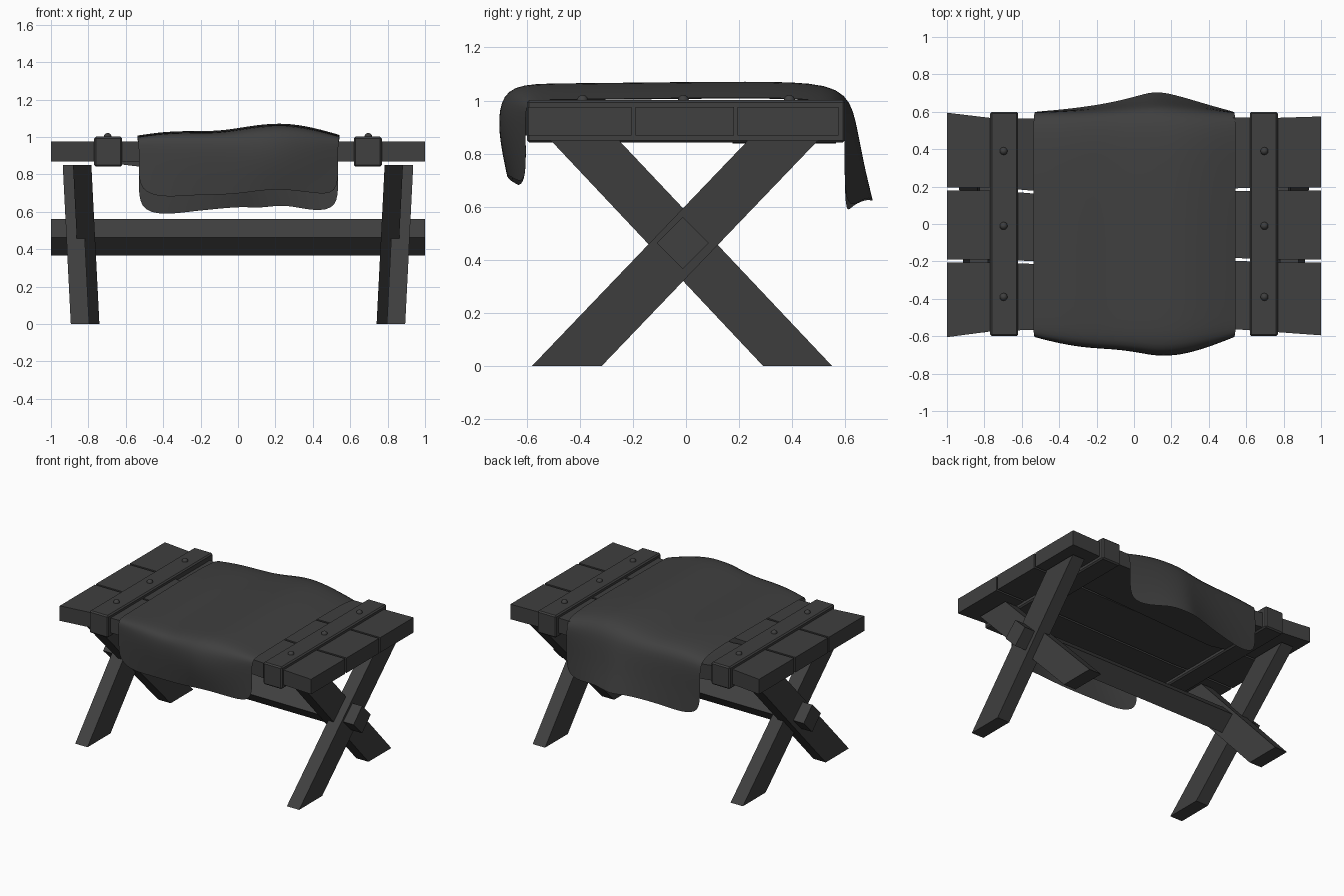
import bpy, bmesh, math
from mathutils import Matrix

if "Cube" in bpy.data.objects:
    bpy.data.objects.remove(bpy.data.objects["Cube"])

dark = bpy.data.materials.new("dark_wood")
dark.diffuse_color = (0.05, 0.05, 0.05, 1)
dark.use_nodes = True
dark.node_tree.nodes["Principled BSDF"].inputs["Base Color"].default_value = dark.diffuse_color


def add_object(name, bm):
    bmesh.ops.recalc_face_normals(bm, faces=bm.faces)
    mesh = bpy.data.meshes.new(name)
    bm.to_mesh(mesh)
    bm.free()
    mesh.materials.append(dark)
    ob = bpy.data.objects.new(name, mesh)
    bpy.context.collection.objects.link(ob)
    return ob


def loft(name, rings):
    """Closed solid through a list of rings of equal length."""
    bm = bmesh.new()
    rows = [[bm.verts.new(p) for p in ring] for ring in rings]
    n = len(rows[0])
    for a, b in zip(rows, rows[1:]):
        for i in range(n):
            bm.faces.new((a[i], a[(i + 1) % n], b[(i + 1) % n], b[i]))
    bm.faces.new(rows[0])
    bm.faces.new(rows[-1])
    return add_object(name, bm)


# table top planks: slightly waisted, the back one sags a little
def plank(name, stations):
    loft(name, [[(x, y0, 0.868 + dz), (x, y1, 0.868 + dz),
                 (x, y1, 0.976 + dz), (x, y0, 0.976 + dz)]
                for x, y0, y1, dz in stations])


plank("front_plank", [(-1, -0.605, -0.205, 0), (-0.75, -0.572, -0.205, 0),
                      (-0.5, -0.565, -0.215, 0), (0.5, -0.56, -0.195, 0),
                      (0.75, -0.577, -0.205, 0), (1, -0.595, -0.205, 0)])
plank("middle_plank", [(-1, -0.19, 0.18, 0), (-0.75, -0.19, 0.18, 0),
                       (-0.5, -0.20, 0.16, 0), (0.5, -0.18, 0.175, 0),
                       (0.75, -0.19, 0.18, 0), (1, -0.19, 0.18, 0)])
plank("back_plank", [(-1, 0.195, 0.595, 0), (-0.75, 0.195, 0.565, 0),
                     (-0.5, 0.175, 0.565, -0.03), (0.5, 0.19, 0.57, 0),
                     (0.75, 0.195, 0.567, 0), (1, 0.195, 0.575, 0)])

for s, side in ((-1, "left"), (1, "right")):
    # clamp bar around the planks
    bm = bmesh.new()
    bmesh.ops.create_cube(bm, size=1, matrix=Matrix.Translation((s * 0.694, 0, 0.921))
                          @ Matrix.Diagonal((0.15, 1.2, 0.16, 1)))
    bmesh.ops.bevel(bm, geom=bm.edges[:], offset=0.009, segments=1, affect='EDGES')
    add_object(side + "_clamp_bar", bm)

    # rivets
    bm = bmesh.new()
    for y in (-0.39, -0.01, 0.39):
        bmesh.ops.create_uvsphere(bm, u_segments=12, v_segments=8, radius=0.021,
                                  matrix=Matrix.Translation((s * 0.697, y, 1.0)))
    rivets = add_object(side + "_rivets", bm)
    rivets.data.shade_smooth()

    # crossed legs: outer and inner, leaning outward at the top
    for part, off, yb, yt in (("outer", 0.0, (-0.58, -0.317), (0.234, 0.498)),
                              ("inner", -0.055, (0.29, 0.55), (-0.51, -0.253))):
        rings = []
        for z, xo, (y0, y1) in ((0, 0.894, yb), (0.85, 0.937, yt)):
            xa, xb = s * (xo + off), s * (xo + off - 0.098)
            rings.append([(xa, y0, z), (xb, y0, z), (xb, y1, z), (xa, y1, z)])
        loft(side + "_" + part + "_leg", rings)

# stretcher beam with diamond section
loft("stretcher", [[(x, -0.012 + 0.098 * math.cos(a * math.pi / 2), 0.463 + 0.098 * math.sin(a * math.pi / 2))
                    for a in range(4)] for x in (-1, 1)])

# draped cloth: x, front bulge, back bulge, top height, front hem, back hem
columns = [(-0.53, 0, 0, 1.007, 0.71, 0.61), (-0.4, 0.35, 0.1, 1.027, 0.675, 0.582),
           (-0.25, 0.6, 0.27, 1.032, 0.69, 0.602), (-0.1, 0.66, 0.52, 1.03, 0.69, 0.617),
           (0.03, 0.85, 0.85, 1.052, 0.70, 0.628), (0.12, 1.05, 1.1, 1.066, 0.715, 0.618),
           (0.25, 1, 0.8, 1.075, 0.722, 0.642), (0.4, 0.55, 0.35, 1.05, 0.70, 0.602),
           (0.535, 0, 0, 1.01, 0.69, 0.615)]
bm = bmesh.new()
rows = []
for x, f, b, h, zf, zb in columns:
    w = x * 1.015
    rows.append([bm.verts.new(p) for p in (
        (x, -0.603 - 0.07 * f, zf), (x, -0.604 - 0.097 * f, 0.85),
        (x, -0.606 - 0.10 * f, 0.97), (w, -0.59 - 0.075 * f, h - 0.008),
        (w, -0.48, h - 0.006), (w, -0.1, h - 0.002), (w, 0.35, h + 0.003),
        (w, 0.57 + 0.03 * b, h - 0.012), (x, 0.60 + 0.04 * b, 0.93),
        (x, 0.597 + 0.07 * b, 0.77), (x, 0.60 + 0.103 * b, zb))])
for r, q in zip(rows, rows[1:]):
    for i in range(len(r) - 1):
        bm.faces.new((r[i], q[i], q[i + 1], r[i + 1]))
cloth = add_object("cloth", bm)
cloth.data.shade_smooth()
sub = cloth.modifiers.new("smooth", 'SUBSURF')
sub.levels = sub.render_levels = 2
